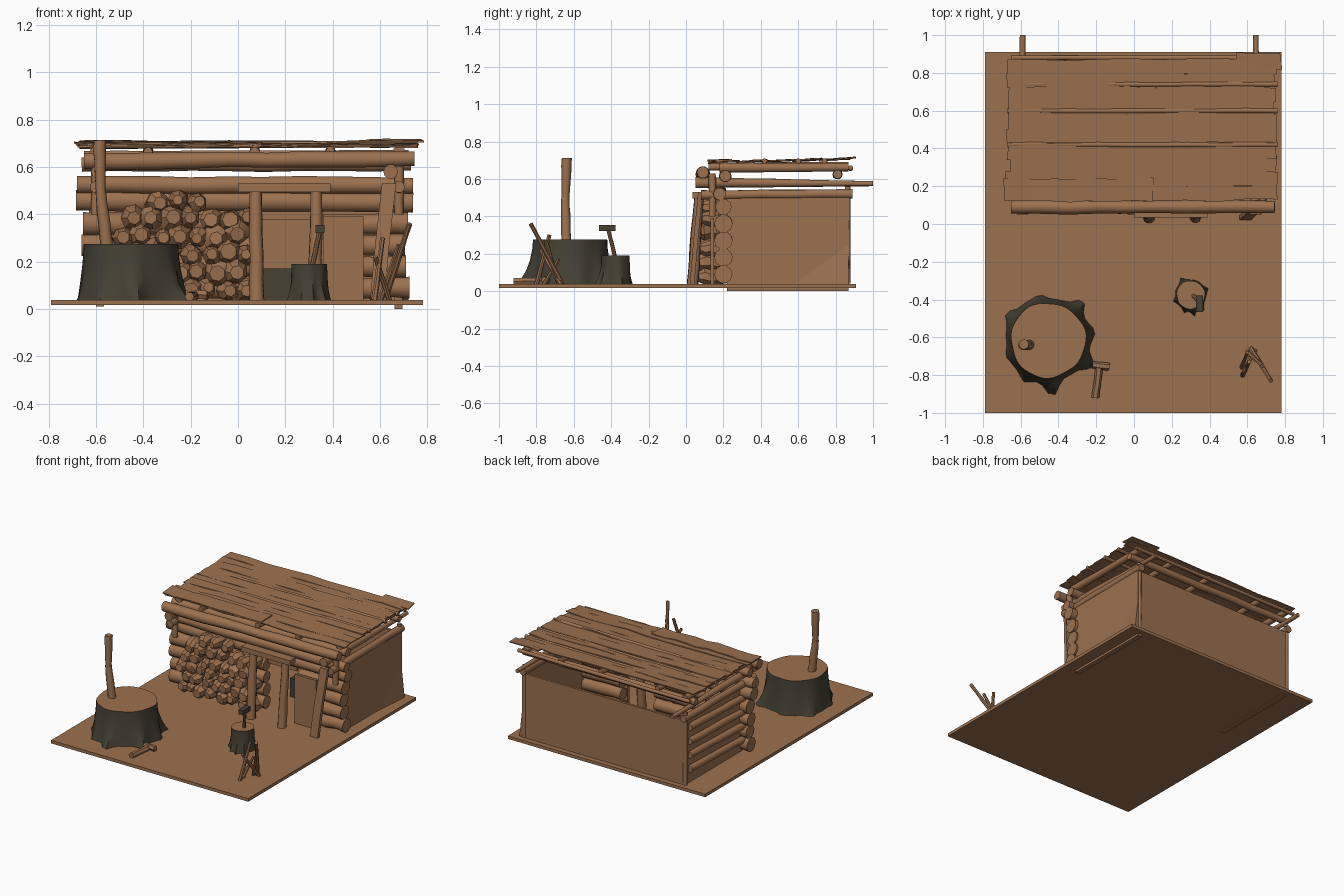
import bpy, bmesh, math, random
from mathutils import Vector

if "Cube" in bpy.data.objects:
    bpy.data.objects.remove(bpy.data.objects["Cube"])
random.seed(4)


def material(name, col):
    m = bpy.data.materials.new(name)
    m.diffuse_color = (*col, 1)
    m.use_nodes = True
    m.node_tree.nodes["Principled BSDF"].inputs["Base Color"].default_value = m.diffuse_color
    return m


WOOD = material("brown wood", (0.33, 0.165, 0.08))
BARK = material("dark bark", (0.058, 0.052, 0.034))


def finish(name, bm, mats, angle=40):
    bmesh.ops.recalc_face_normals(bm, faces=bm.faces)
    me = bpy.data.meshes.new(name)
    bm.to_mesh(me)
    bm.free()
    for m in mats:
        me.materials.append(m)
    me.polygons.foreach_set("use_smooth", [True] * len(me.polygons))
    me.set_sharp_from_angle(angle=math.radians(angle))
    ob = bpy.data.objects.new(name, me)
    bpy.context.collection.objects.link(ob)
    return ob


def skin(bm, rings):
    """Bridge rings of vertices and cap both ends."""
    n = len(rings[0])
    for a, b in zip(rings, rings[1:]):
        for i in range(n):
            bm.faces.new((a[i], a[(i + 1) % n], b[(i + 1) % n], b[i]))
    bm.faces.new(rings[0])
    bm.faces.new(rings[-1])


def log(name, p0, p1, r0, r1=None, sides=10, segs=5, wobble=0.06, dome=False, mat=WOOD):
    """Slightly crooked round timber between two points."""
    p0, p1 = Vector(p0), Vector(p1)
    r1 = r0 if r1 is None else r1
    q = (p1 - p0).to_track_quat('Z', 'Y')
    bm, rings = bmesh.new(), []
    for s in range(segs + 1):
        t = s / segs
        end = s in (0, segs)
        r = (r0 + (r1 - r0) * t) * (1 + random.uniform(-wobble, wobble))
        if dome and end:
            r *= 0.6
        off = Vector((0, 0, 0)) if end else Vector(
            [random.uniform(-1, 1) * r * wobble * 1.5 for _ in range(3)])
        c = p0.lerp(p1, t) + off
        rings.append([bm.verts.new(c + q @ Vector((r * math.cos(a), r * math.sin(a), 0)))
                      for a in (2 * math.pi * i / sides for i in range(sides))])
    skin(bm, rings)
    return finish(name, bm, [mat])


def box(name, lo, hi, mat=WOOD):
    bm = bmesh.new()
    bmesh.ops.create_cube(bm, size=1)
    for v in bm.verts:
        v.co = [l + (h - l) * (c + 0.5) for l, h, c in zip(lo, hi, v.co)]
    return finish(name, bm, [mat])


def stump(name, cx, cy, z0, z1, r_low, r_top, roots, sides=48):
    """Flared stump; each root is (angle, extra reach)."""
    bm, rings = bmesh.new(), []
    for t in (0, 0.12, 0.3, 0.55, 0.8, 1):
        ring = []
        for i in range(sides):
            a = 2 * math.pi * i / sides
            r = r_top + (r_low - r_top) * (1 - t) ** 1.5
            r *= 1 + 0.02 * math.sin(3 * a + 1) + 0.015 * math.sin(7 * a)
            for deg, reach in roots:
                d = (math.degrees(a) - deg + 180) % 360 - 180
                r += reach * math.exp(-(d / 9) ** 2) * (1 - t) ** 2.5
            ring.append(bm.verts.new((cx + r * math.cos(a), cy + r * math.sin(a), z0 + (z1 - z0) * t)))
        rings.append(ring)
    skin(bm, rings)
    ob = finish(name, bm, [BARK, WOOD])
    for p in ob.data.polygons:                      # cut top is bare wood
        if p.normal.z > 0.7 and p.center.z > z1 - 0.005:
            p.material_index = 1


def board(name, x0, x1, y0, y1, z0, z1, thick=0.007, segs=9):
    """Ragged roof board running along x."""
    bm, rings = bmesh.new(), []
    for s in range(segs + 1):
        x = x0 + (x1 - x0) * s / segs
        a, b = y0 + random.uniform(-.008, .008), y1 + random.uniform(-.008, .008)
        dz = random.uniform(-.004, .004)
        k = random.uniform(-.012, .012) if s in (0, segs) else 0
        rings.append([bm.verts.new(c) for c in (
            (x, a, z0 + dz), (x + k, b, z1 + dz), (x + k, b, z1 + dz + thick), (x, a, z0 + dz + thick))])
    skin(bm, rings)
    finish(name, bm, [WOOD], 20)


# Ground slab
box("ground_slab", (-0.79, -1, 0.016), (0.782, 0.91, 0.038))

# Plain side and back walls
box("right_wall", (0.66, 0.22, 0.0), (0.695, 0.87, 0.5))
box("left_wall", (-0.6, 0.22, 0.01), (-0.565, 0.87, 0.5))
box("back_wall", (-0.6, 0.855, 0.03), (0.695, 0.872, 0.5))

# Leaning corner of the right wall
bm = bmesh.new()
v = [bm.verts.new(c) for c in ((0.696, 0.58, .038), (0.696, 0.868, .25), (0.72, 0.868, .038), (0.68, 0.868, .038))]
for f in ((0, 1, 2), (0, 3, 1), (1, 3, 2), (0, 2, 3)):
    bm.faces.new([v[i] for i in f])
finish("wall_corner_panel", bm, [WOOD], 10)

# Side rails, eaves poles and left cladding
for side, x, xr in (("right", 0.68, 0.645), ("left", -0.6, -0.59)):
    log(side + "_wall_rail", (x, 0.08, 0.515), (x, 0.89, 0.52), 0.026)
    log(side + "_long_pole", (xr, 0.05, 0.58), (xr, 1.0, 0.575), 0.03, 0.014)
    log(side + "_rafter", (x, 0.18, 0.66), (x, 0.87, 0.662), 0.027, 0.022)
    log(side + "_back_post", (x, 0.865, 0.04), (x, 0.865, 0.56), 0.015)
    log(side + "_front_post", (x, 0.14, 0.4), (x, 0.14, 0.63), 0.02)
for i, z in enumerate((0.12, 0.22, 0.32, 0.42)):
    log(f"left_cladding_log_{i}", (-0.607, 0.22, z), (-0.607, 0.83, z + .02), 0.025)

# Front wall logs, interrupted by the doorway
for i, z in enumerate((0.09, 0.18, 0.27, 0.36)):
    log(f"front_left_log_{i}", (-0.68 + random.uniform(0, .03), 0.2, z), (0.09, 0.2, z), 0.05, 0.043)
    log(f"front_right_log_{i}", (0.36, 0.2, z), (0.73 - random.uniform(0, .03), 0.2, z), 0.044, 0.047)
log("door_header_log", (-0.685, 0.2, 0.46), (0.74, 0.2, 0.45), 0.046, 0.042)
log("upper_wall_log", (-0.68, 0.18, 0.525), (0.74, 0.18, 0.52), 0.038, 0.036, segs=9)
log("inner_top_log", (-0.66, 0.21, 0.61), (0.73, 0.21, 0.615), 0.032, segs=9)
log("front_eave_log", (-0.65, 0.09, 0.625), (0.745, 0.09, 0.635), 0.036, 0.033, segs=9)
log("back_eave_log", (-0.65, 0.81, 0.625), (0.72, 0.81, 0.625), 0.025, segs=9)
log("back_upper_pole", (-0.65, 0.88, 0.655), (0.72, 0.88, 0.66), 0.013, segs=9)

# Porch posts, lintel, door and leaning board
log("door_post_left", (0.08, 0.035, 0.035), (0.075, 0.07, 0.5), 0.03, 0.027)
log("door_post_right", (0.325, 0.035, 0.035), (0.33, 0.07, 0.5), 0.03, 0.026)
box("door_lintel", (0.0, 0.035, 0.495), (0.39, 0.1, 0.53))
box("door_panel", (0.36, 0.13, 0.036), (0.53, 0.15, 0.39))
box("door_top_plank", (0.1, 0.2, 0.375), (0.33, 0.215, 0.44))
bm = bmesh.new()
skin(bm, [[bm.verts.new((cx + dx, cy + dy, z)) for dx, dy in ((-.03, 0), (.03, 0), (.03, .025), (-.03, .025))]
          for cx, cy, z in ((0.588, 0.02, .036), (0.61, 0.04, .28), (0.638, 0.065, .53))])
finish("leaning_board", bm, [WOOD], 20)
box("dark_chest", (0.1, 0.45, 0.036), (0.23, 0.6, 0.17), BARK)

# Stacked firewood with a mounded outline
heights = ((-0.56, .30), (-0.42, .40), (-0.26, .48), (-0.12, .44), (0.02, .42), (0.06, .40))


def pile_top(x):
    for (xa, za), (xb, zb) in zip(heights, heights[1:]):
        if xa <= x <= xb:
            return za + (zb - za) * (x - xa) / (xb - xa)
    return 0


for row in range(6):
    for col in range(8):
        x = -0.52 + col * 0.08 + (row % 2) * 0.035 + random.uniform(-.012, .012)
        z = 0.085 + row * 0.074 + random.uniform(-.01, .01)
        if x < 0.045 and z < pile_top(x) + .01:
            r = random.uniform(0.038, 0.056)
            tilt = random.uniform(-.025, .025)
            y = random.uniform(0.055, 0.085)
            log(f"firewood_{row}_{col}", (x, y, z), (x + tilt, 0.2, z + random.uniform(-.02, .02)),
                r, sides=7, segs=4, wobble=0.12, dome=True)

# Roof rafters and ragged boards
for i, x in enumerate((-0.38, 0.07, 0.39)):
    log(f"roof_rafter_{i}", (x, 0.12, 0.664), (x, 0.87, 0.672), 0.02)
rows = 10
for i in range(rows):
    y = 0.125 + i * 0.074
    z = 0.682 + 0.018 * i / rows
    x0, x1 = -0.665 + random.uniform(-.02, .02), 0.755 + random.uniform(-.015, .015)
    board(f"roof_board_{i}", x0, x1, y, y + 0.083, z + 0.004 * (i % 2), z + 0.004 + 0.004 * (i % 2))
board("roof_patch_front", -0.685, 0.1, 0.12, 0.24, 0.692, 0.697)
board("roof_patch_back", 0.54, 0.785, 0.82, 0.91, 0.703, 0.71, segs=3)
for i, y in enumerate((0.42, 0.6, 0.74)):
    log(f"roof_pole_{i}", (-0.67, y, 0.69), (0.76, y, 0.696), 0.014, segs=9)

# Large stump with upright handle
stump("large_stump", -0.455, -0.615, 0.036, 0.275, 0.225, 0.198,
      ((147, .04), (48, .06), (-30, .06), (-85, .07), (200, .02), (100, .02), (240, .03), (10, .02)))
log("upright_handle_lower", (-0.555, -0.64, 0.27), (-0.58, -0.645, 0.5), 0.027, 0.022)
log("upright_handle_upper", (-0.58, -0.645, 0.49), (-0.583, -0.637, 0.712), 0.022, 0.028)

# Small stump with hatchet
stump("small_stump", 0.3, -0.375, 0.036, 0.19, 0.082, 0.075,
      ((-80, .035), (-50, .03), (-110, .02), (20, .015), (120, .02), (200, .02)), 36)
log("hatchet_handle", (0.315, -0.38, 0.185), (0.348, -0.42, 0.345), 0.011, sides=8)
box("hatchet_head", (0.328, -0.465, 0.322), (0.366, -0.378, 0.354), BARK)

# Chips beside the large stump
log("ground_chip_long", (-0.205, -0.92, 0.052), (-0.185, -0.76, 0.056), 0.02, sides=6)
log("ground_chip_short", (-0.22, -0.745, 0.06), (-0.13, -0.755, 0.06), 0.02, sides=6)

# Crossed sticks
sticks = (((0.62, -0.66, .036), (0.725, -0.83, .36), .014), ((0.575, -0.8, .036), (0.61, -0.73, .30), .013),
          ((0.64, -0.67, .036), (0.58, -0.78, .22), .012), ((0.6, -0.68, .036), (0.68, -0.75, .27), .013),
          ((0.57, -0.76, .036), (0.6, -0.68, .17), .011))
for i, (a, b, r) in enumerate(sticks):
    log(f"crossed_stick_{i}", a, b, r, r * 0.8, sides=7)
